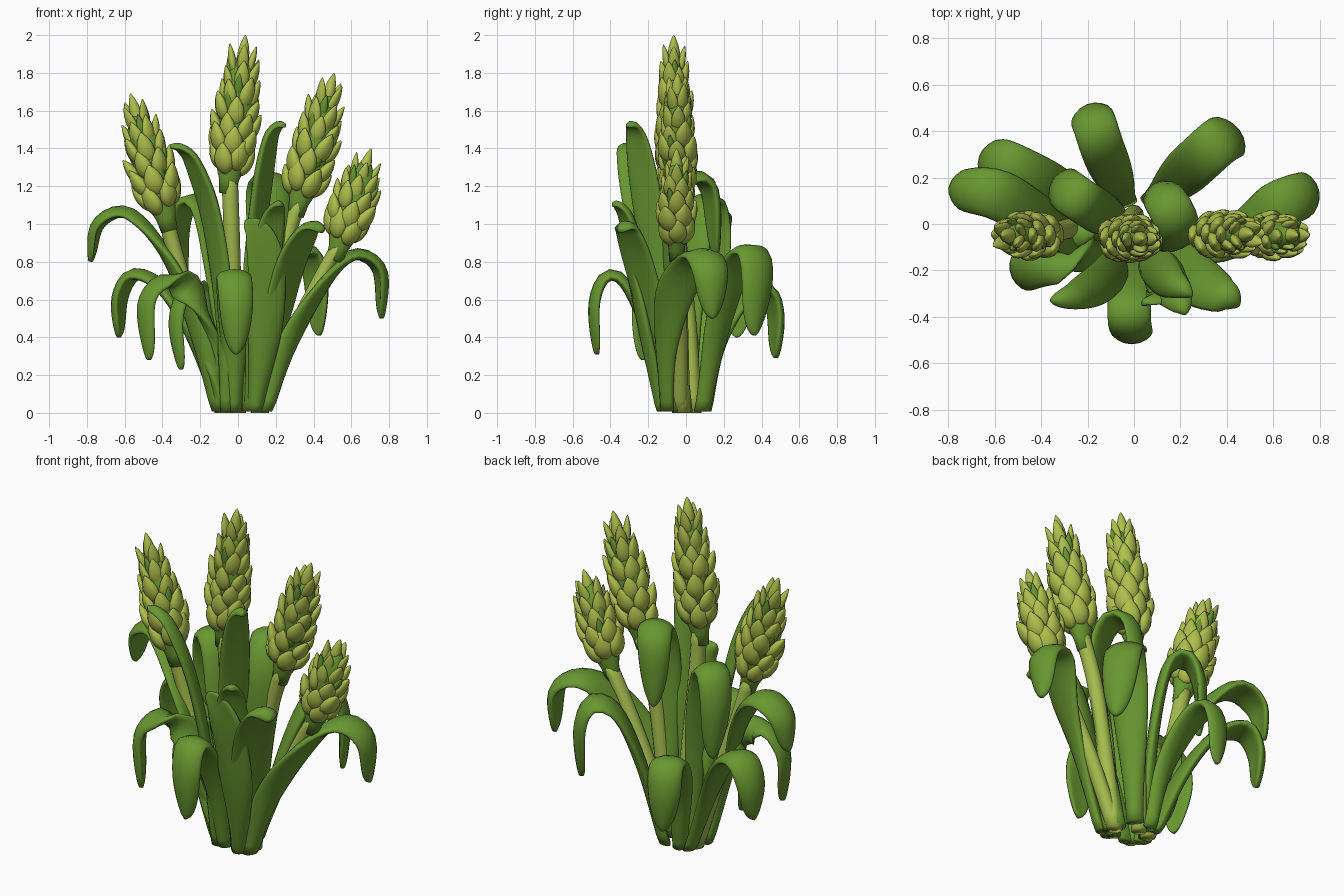
import bpy, bmesh, math, random
from mathutils import Vector as V

if "Cube" in bpy.data.objects:
    bpy.data.objects.remove(bpy.data.objects["Cube"])

random.seed(4)


def material(name, rgb):
    m = bpy.data.materials.new(name)
    m.diffuse_color = (*rgb, 1)
    m.use_nodes = True
    m.node_tree.nodes["Principled BSDF"].inputs["Base Color"].default_value = m.diffuse_color
    return m


LEAF = material("leaf green", (0.140, 0.312, 0.030))
BUD = material("bud yellow green", (0.43, 0.525, 0.072))
STEM = material("stem light green", (0.38, 0.50, 0.075))


def finish(name, bm, mats):
    bmesh.ops.recalc_face_normals(bm, faces=bm.faces[:])
    me = bpy.data.meshes.new(name)
    bm.to_mesh(me)
    bm.free()
    for m in mats:
        me.materials.append(m)
    for p in me.polygons:
        p.use_smooth = True
    ob = bpy.data.objects.new(name, me)
    bpy.context.collection.objects.link(ob)
    return ob


def curve_points(pts, us):
    """Catmull-Rom through pts, sampled at arc-length fractions us."""
    p = [V(q) for q in pts]
    p = [p[0] * 2 - p[1]] + p + [p[-1] * 2 - p[-2]]
    fine = []
    for i in range(1, len(p) - 2):
        a, b, c, d = p[i - 1:i + 3]
        for k in range(20):
            t = k / 20
            fine.append(0.5 * (2 * b + (c - a) * t + (2 * a - 5 * b + 4 * c - d) * t * t
                               + (3 * b - a - 3 * c + d) * t ** 3))
    fine.append(p[-2])
    acc = [0]
    for a, b in zip(fine, fine[1:]):
        acc.append(acc[-1] + (b - a).length)
    out = []
    for u in us:
        s = u * acc[-1]
        i = 0
        while i < len(acc) - 2 and acc[i + 1] < s:
            i += 1
        out.append(fine[i].lerp(fine[i + 1], (s - acc[i]) / max(acc[i + 1] - acc[i], 1e-9)))
    return out


def skin(bm, rings, mat=0):
    """Bridge rings of points into a closed tube."""
    vr = [[bm.verts.new(c) for c in r] for r in rings]
    n = len(vr[0])
    faces = [bm.faces.new((a[i], a[(i + 1) % n], b[(i + 1) % n], b[i]))
             for a, b in zip(vr, vr[1:]) for i in range(n)]
    faces += [bm.faces.new(vr[0][::-1]), bm.faces.new(vr[-1])]
    for f in faces:
        f.material_index = mat


def skin_mesh(rings):
    bm = bmesh.new()
    skin(bm, rings)
    return bm


def leaf(name, pts, w=0.095, bearing=None, start=None):
    """Strap leaf: channelled near the base, broad, arched and rounded at the end.
    Its facing turns from start to bearing (degrees) along its length."""
    n = 30
    us = [1 - (1 - k / n) ** 1.5 for k in range(n + 1)]
    path = curve_points(pts, us)
    b = V(pts[-1]) - V(pts[0])
    end = math.degrees(math.atan2(b.y, b.x)) if bearing is None else bearing
    start = end if start is None else start
    rings = []
    for k, u in enumerate(us):
        ang = math.radians(start + (end - start) * min(u / 0.7, 1))
        side0 = V((-math.sin(ang), math.cos(ang), 0))
        t = (path[min(k + 1, n)] - path[max(k - 1, 0)]).normalized()
        s = (side0 - t * side0.dot(t)).normalized()
        nrm = t.cross(s)
        g = min(u / 0.55, 1)
        f = 0.45 + 0.55 * g * g * (3 - 2 * g)
        tip = math.sqrt(max(0.004, 1 - (max(u - 0.72, 0) / 0.28) ** 2))
        hw, th = w * f * tip, 0.031 * (0.3 + 0.7 * tip)
        cup = hw * (0.35 * (1 - u) - 0.36 * u)
        rings.append([path[k] + s * hw * math.cos(a) + nrm * (th * math.sin(a) + cup * (math.cos(a) ** 2 - .3))
                      for a in (2 * math.pi * j / 16 for j in range(16))])
    # keep the cut base flat on the ground
    for c in rings[0]:
        c.z = 0.008
    finish(name, skin_mesh(rings), [LEAF])


def lathe(bm, base, axis, ref, profile, mat, flat=1.0, seg=10):
    """Rings (height, radius) around an axis; ref is the flattened direction."""
    axis = axis.normalized()
    r = (ref - axis * ref.dot(axis)).normalized()
    q = axis.cross(r)
    skin(bm, [[base + axis * h + r * rad * flat * math.cos(a) + q * rad * math.sin(a)
               for a in (2 * math.pi * j / seg for j in range(seg))] for h, rad in profile], mat)


BUD_SHAPE = [(0, .3), (.1, .65), (.25, .93), (.4, 1), (.56, .94), (.72, .74), (.86, .46), (.96, .21), (1, .05)]


def flower(name, stem, top):
    """Stem plus a spike of overlapping pointed buds."""
    path = curve_points(stem, [k / 14 for k in range(15)])
    rings = [[c + V((0.043 * math.cos(a), 0.043 * math.sin(a), 0))
              for a in (2 * math.pi * j / 12 for j in range(12))] for c in path]
    finish(name + "_stem", skin_mesh(rings), [STEM])
    base, top = V(stem[-1]), V(top)
    ax = top - base
    L = ax.length
    ax.normalize()
    yv = V((0, 1, 0))
    xv = yv.cross(ax).normalized()
    bm = bmesh.new()
    # green core with a flared cup under the buds
    lathe(bm, base, ax, yv, [(-.1, .046), (-.03, .053), (.05, .08), (.14, .09), (L * .5, .092),
                             (L * .7, .075), (L * .88, .02)], 1, 0.8, 14)
    rows = max(5, round(L / 0.112))
    for i in range(rows):
        t = i / (rows - 1)
        h = 0.02 + t * (L - 0.235)
        count = 6 if t < 0.95 else 4
        swell = min(1, 0.75 + t) * (1 - 0.55 * t * t)
        for j in range(count):
            a = 2 * math.pi * (j + 0.5 * (i % 2)) / count + random.uniform(-.12, .12)
            rad = xv * math.cos(a) + yv * math.sin(a) * 0.72
            tilt = 0.42 - 0.18 * t + random.uniform(-.06, .06)
            d = ax * math.cos(tilt) + rad * math.sin(tilt)
            size = random.uniform(.92, 1.06)
            ln, hw = 0.165 * size, (0.054 - 0.021 * t * t) * size
            start = base + ax * (h + random.uniform(-.02, .012)) + rad * 0.077 * swell
            lathe(bm, start, d, rad, [(k * ln, r * hw) for k, r in BUD_SHAPE], 0, 0.64)
            # slim green bracts between some buds
            if j % 3 == i % 3 and t < 0.95:
                a2 = a + math.pi / count
                r2 = xv * math.cos(a2) + yv * math.sin(a2) * 0.72
                d2 = ax * math.cos(tilt) + r2 * math.sin(tilt)
                lathe(bm, base + ax * (h + .03) + r2 * 0.068 * swell, d2, r2,
                      [(k * .155, r * .025) for k, r in BUD_SHAPE], 1, 0.8, 8)
    lathe(bm, top - ax * 0.2, ax, yv, [(k * .2, r * .034) for k, r in BUD_SHAPE], 0)
    finish(name + "_buds", bm, [BUD, LEAF])


# flower spikes
flower("centre_flower", [(0, .04, 0), (-.02, .01, .5), (-.035, -.05, 1.0), (-.045, -.06, 1.26)], (.04, -.065, 2.0))
flower("left_flower", [(-.08, .02, 0), (-.2, 0, .4), (-.32, -.03, .8), (-.39, -.05, 1.06)], (-.57, -.05, 1.69))
flower("right_flower", [(.12, -.02, 0), (.17, -.03, .4), (.24, -.04, .85), (.33, -.045, 1.14)], (.51, -.045, 1.8))
flower("low_right_flower", [(.11, -.03, 0), (.27, -.035, .38), (.43, -.045, .7), (.54, -.05, .9)], (.705, -.05, 1.4))

# arching outer leaves
leaf("back_leaf", [(-.03, .1, 0), (-.07, .17, .35), (-.13, .31, .61), (-.17, .43, .65), (-.19, .48, .52), (-.18, .475, .29)])
leaf("back_right_leaf", [(.07, .09, 0), (.16, .17, .45), (.26, .26, .78), (.36, .35, .86), (.42, .385, .72), (.43, .36, .41)], .105)
leaf("right_leaf", [(.14, -.1, 0), (.255, -.11, .34), (.42, -.06, .63), (.6, .07, .83), (.75, .13, .76), (.76, .14, .5)], .105, 12, -75)
leaf("back_left_leaf", [(-.08, .08, 0), (-.24, .11, .4), (-.4, .19, .66), (-.55, .26, .73), (-.63, .28, .61), (-.63, .27, .4)], .1, None, 190)
leaf("left_leaf", [(-.1, -.05, 0), (-.21, -.08, .42), (-.36, .0, .8), (-.57, .12, 1.05), (-.74, .15, 1.0), (-.78, .155, .8)], .11, 170, 238)
leaf("front_left_leaf", [(-.09, -.06, 0), (-.14, -.1, .35), (-.23, -.14, .62), (-.38, -.18, .7), (-.49, -.21, .58), (-.47, -.23, .28)], .09, None, 215)
leaf("low_left_leaf", [(-.08, -.01, 0), (-.13, -.01, .35), (-.2, -.02, .63), (-.28, -.05, .64), (-.33, -.08, .48), (-.3, -.09, .23)], .07, None, 220)
leaf("front_leaf", [(-.02, -.1, 0), (-.02, -.19, .4), (-.02, -.32, .68), (-.02, -.42, .72), (-.01, -.48, .58), (-.01, -.47, .31)], .093, -90)

# upright inner leaves
leaf("tall_left_leaf", [(-.06, -.1, 0), (-.08, -.18, .6), (-.14, -.25, 1.05), (-.23, -.3, 1.32), (-.3, -.32, 1.4), (-.36, -.33, 1.41)], .085, 215)
leaf("tall_right_leaf", [(.06, -.08, 0), (.07, -.14, .6), (.11, -.2, 1.1), (.16, -.25, 1.43), (.21, -.28, 1.52), (.25, -.31, 1.52)], .09, -30)
leaf("inner_back_leaf", [(.1, 0, 0), (.17, -.06, .6), (.2, -.07, 1.05), (.18, .02, 1.24), (.12, .13, 1.18), (.1, .16, .83)], .095, 115)
leaf("inner_left_leaf", [(-.05, .02, 0), (-.11, .03, .65), (-.18, .07, 1.06), (-.27, .13, 1.12), (-.32, .17, .95), (-.3, .18, .64)], .095)
leaf("front_right_leaf", [(.12, -.07, 0), (.18, -.15, .4), (.27, -.24, .78), (.35, -.29, .95), (.41, -.32, .99), (.45, -.35, .96)], .11, -45)
leaf("front_inner_leaf", [(.07, -.1, 0), (.11, -.17, .4), (.14, -.25, .8), (.18, -.31, 1.03), (.21, -.36, 1.1), (.22, -.39, 1.1)], .09, -65)
leaf("front_broad_leaf", [(.09, -.12, 0), (.14, -.21, .4), (.15, -.28, .75), (.11, -.32, .94), (.04, -.34, 1.02)], .1, -80)
